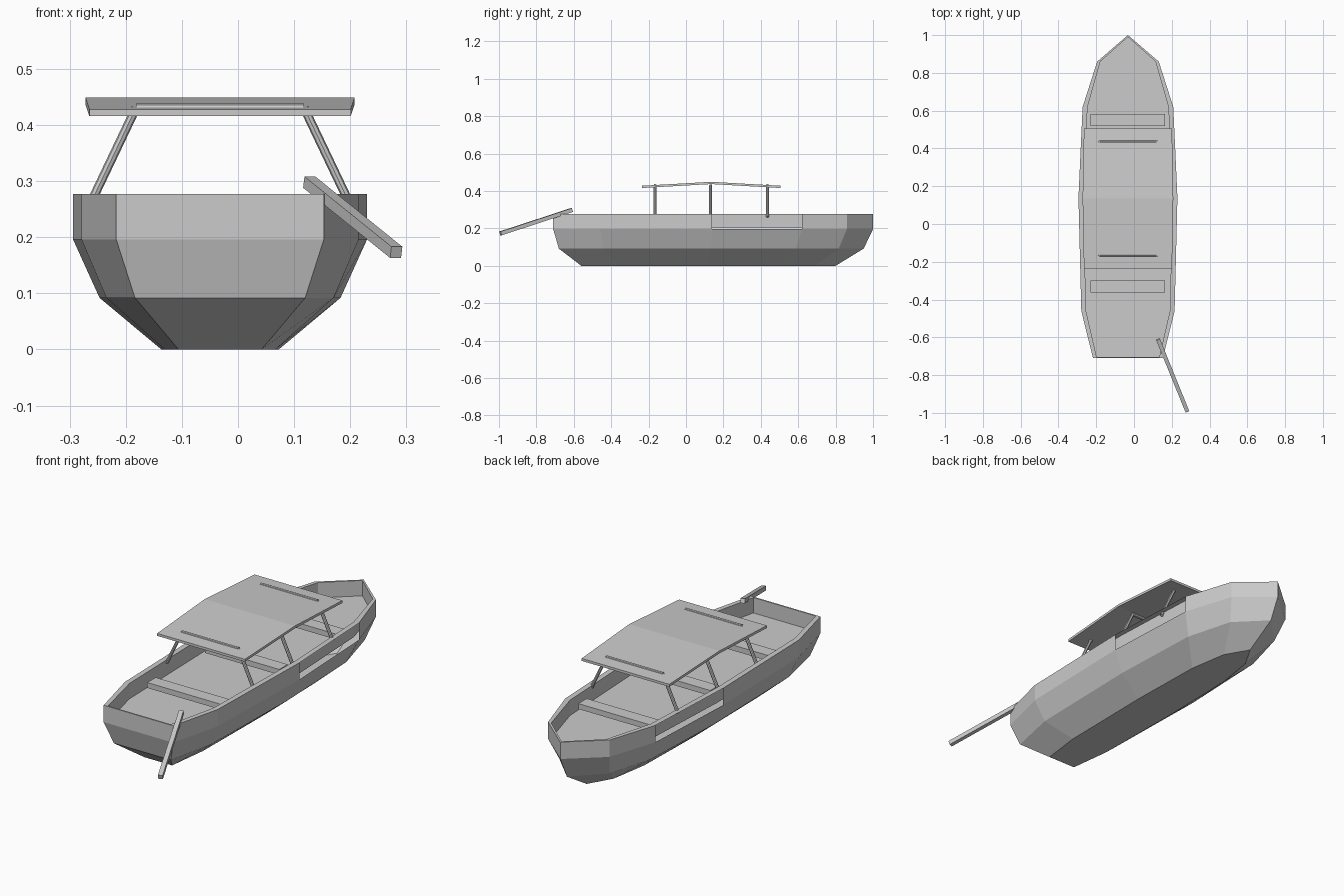
import bpy, bmesh
from mathutils import Vector

if "Cube" in bpy.data.objects:
    bpy.data.objects.remove(bpy.data.objects["Cube"])

CX = -0.032  # boat centreline


def make(name, bm):
    me = bpy.data.meshes.new(name)
    bm.to_mesh(me)
    bm.free()
    ob = bpy.data.objects.new(name, me)
    bpy.context.collection.objects.link(ob)
    return ob


def box(name, lo, hi):
    bm = bmesh.new()
    bmesh.ops.create_cube(bm, size=1)
    for v in bm.verts:
        v.co = [l + (c + 0.5) * (h - l) for c, l, h in zip(v.co, lo, hi)]
    return make(name, bm)


def beam(name, a, b, r, sides):
    # straight bar between two points
    a, b = Vector(a), Vector(b)
    bm = bmesh.new()
    bmesh.ops.create_cone(bm, cap_ends=True, segments=sides, radius1=r, radius2=r, depth=(b - a).length)
    ob = make(name, bm)
    ob.location = (a + b) / 2
    ob.rotation_euler = (b - a).to_track_quat('Z', 'Y').to_euler()
    return ob


# plan outlines as (y, half width), stern to bow
OUTER = [(-0.71, 0.185), (-0.46, 0.247), (0.14, 0.262), (0.62, 0.24), (0.86, 0.163), (1.0, 0)]
INNER = [(-0.703, 0.166), (-0.46, 0.222), (0.14, 0.236), (0.62, 0.214), (0.86, 0.146), (0.99, 0)]


def remap(outline, y0, y1, k):
    return [(y0 + (y + 0.71) * (y1 - y0) / 1.71, w * k) for y, w in outline]


def ring(bm, outline, z):
    right = [(CX + w, y, z) for y, w in outline]
    left = [(CX - w, y, z) for y, w in outline[-2::-1]]
    return [bm.verts.new(p) for p in right + left]


def bridge(bm, a, b, skip=()):
    n = len(a)
    for i in range(n):
        if i not in skip:
            j = (i + 1) % n
            bm.faces.new((a[i], a[j], b[j], b[i]))


# hull: bottom, bilge, side, gunwale with open side panels, inner wall, deck
bm = bmesh.new()
rings = [ring(bm, remap(OUTER, -0.56, 0.80, 0.40), 0),
         ring(bm, remap(OUTER, -0.68, 0.95, 0.82), 0.092),
         ring(bm, OUTER, 0.196),
         ring(bm, OUTER, 0.277),
         ring(bm, INNER, 0.277),
         ring(bm, INNER, 0.203)]
bm.faces.new(rings[0][::-1])
for k in range(5):
    bridge(bm, rings[k], rings[k + 1], skip=(2, 7) if k == 2 else ())
bm.faces.new(rings[5])
make("hull", bm)

# bench seats
for i, y in enumerate((-0.33, 0.11, 0.55)):
    box(f"seat_{i}", (CX - 0.197, y - 0.032, 0.224), (CX + 0.197, y + 0.032, 0.25))

# canopy frames: two leaning posts and a crossbar each
for i, y in enumerate((-0.165, 0.132, 0.435)):
    for side, s in (("left", -1), ("right", 1)):
        beam(f"{side}_post_{i}", (CX + s * 0.23, y, 0.262), (CX + s * 0.15, y, 0.43), 0.008, 8)
    beam(f"crossbar_{i}", (CX - 0.15, y, 0.43), (CX + 0.15, y, 0.43), 0.008, 8)

# canopy roof: gently peaked slab
bm = bmesh.new()
rows = []
for y, z, w in ((-0.235, 0.428, 0.233), (0.135, 0.449, 0.24), (0.505, 0.428, 0.233)):
    rows.append([bm.verts.new((CX + sx * w, y, zz))
                 for sx, zz in ((-1, z - 0.012), (1, z - 0.012), (1, z), (-1, z))])
for a, b in zip(rows, rows[1:]):
    bridge(bm, a, b)
bm.faces.new(rows[0])
bm.faces.new(rows[-1][::-1])
bmesh.ops.recalc_face_normals(bm, faces=bm.faces)
make("canopy_roof", bm)

# steering oar over the stern quarter: square bar
bm = bmesh.new()
a, b = Vector((0.127, -0.611, 0.298)), Vector((0.282, -0.992, 0.173))
d = (b - a).normalized()
side = d.cross(Vector((0, 0, 1))).normalized() * 0.0105
up = side.cross(d).normalized() * 0.0105
ends = [[bm.verts.new(p + side * i + up * j) for i, j in ((-1, -1), (1, -1), (1, 1), (-1, 1))] for p in (a, b)]
bridge(bm, *ends)
bm.faces.new(ends[0])
bm.faces.new(ends[1])
bmesh.ops.recalc_face_normals(bm, faces=bm.faces)
make("steering_oar", bm)
